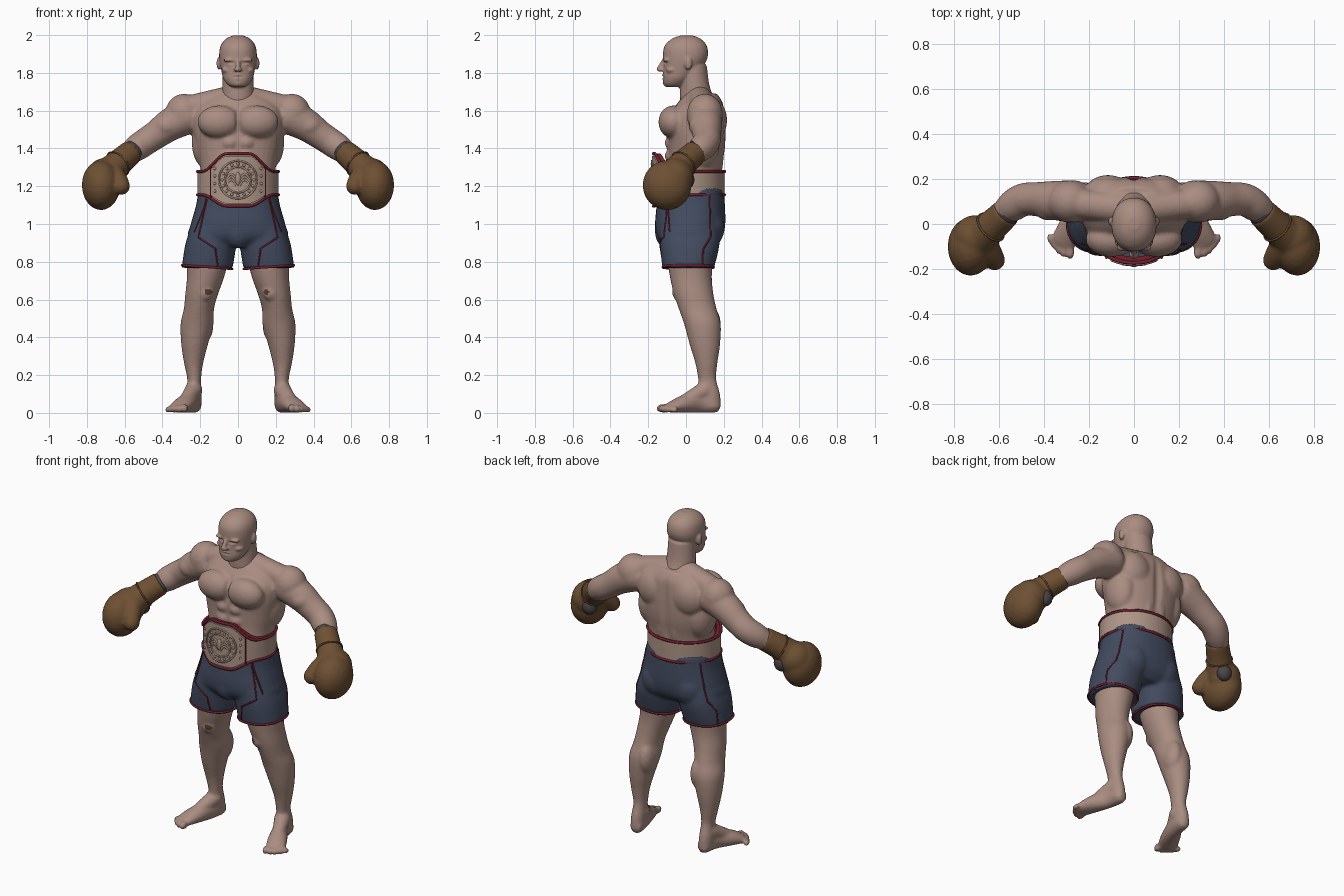
import bpy, bmesh, math
from mathutils import Vector, Matrix
from mathutils.bvhtree import BVHTree

if "Cube" in bpy.data.objects:
    bpy.data.objects.remove(bpy.data.objects["Cube"], do_unlink=True)


def material(name, colour):
    mat = bpy.data.materials.new(name)
    mat.use_nodes = True
    mat.diffuse_color = (*colour, 1)
    mat.node_tree.nodes["Principled BSDF"].inputs["Base Color"].default_value = (*colour, 1)
    return mat


SKIN = material("skin", (.40, .265, .22))
SCAB = material("knee_scab", (.09, .045, .025))
LEATHER = material("glove_leather", (.155, .08, .033))
LINING = material("glove_lining", (.07, .06, .065))
CLOTH = material("navy_cloth", (.055, .07, .115))
RED = material("dark_red_trim", (.17, .014, .028))
BELT = material("belt_leather", (.42, .30, .24))


# ---- helpers ----
def smooth_path(points, steps=6):
    """Catmull-Rom interpolation of tuples of any length."""
    pts = [points[0]] + list(points) + [points[-1]]
    out = []
    for a, b, c, d in zip(pts, pts[1:], pts[2:], pts[3:]):
        for i in range(steps):
            t = i / steps
            out.append([.5 * (2*q + (r-p)*t + (2*p - 5*q + 4*r - s)*t*t + (3*q - p - 3*r + s)*t**3)
                        for p, q, r, s in zip(a, b, c, d)])
    return out + [list(points[-1])]


def loft(bm, sections, tilted=False, power=2.0, sides=32):
    """Closed skin over (x, y, z, rx, ry) sections; tilted rings follow the path."""
    secs = smooth_path(sections)
    rings = []
    for i, (x, y, z, rx, ry) in enumerate(secs):
        turn = Matrix.Identity(3)
        if tilted:
            ahead = Vector(secs[min(i + 1, len(secs) - 1)][:3]) - Vector(secs[max(i - 1, 0)][:3])
            turn = ahead.to_track_quat('Z', 'Y').to_matrix()
        ring = []
        for k in range(sides):
            a = math.tau * k / sides
            c, s = math.cos(a), math.sin(a)
            p = Vector((math.copysign(abs(c) ** (2/power), c) * rx,
                        math.copysign(abs(s) ** (2/power), s) * ry, 0))
            ring.append(bm.verts.new(Vector((x, y, z)) + turn @ p))
        rings.append(ring)
    for r, q in zip(rings, rings[1:]):
        for k in range(sides):
            n = (k + 1) % sides
            bm.faces.new((r[k], r[n], q[n], q[k]))
    bm.faces.new(rings[0][::-1])
    bm.faces.new(rings[-1])


def ball(bm, centre, radii, detail=3):
    m = Matrix.Translation(centre) @ Matrix.Diagonal((*radii, 1))
    bmesh.ops.create_icosphere(bm, subdivisions=detail, radius=1, matrix=m)


def limb(bm, *points):
    """Round tube through (x, y, z, r) points with balls on its ends."""
    loft(bm, [(*p, p[3]) for p in points], tilted=True)
    for x, y, z, r in (points[0], points[-1]):
        ball(bm, (x, y, z), (r, r, r))


def mirror(bm):
    copy = bmesh.ops.duplicate(bm, geom=bm.verts[:] + bm.edges[:] + bm.faces[:])["geom"]
    for v in copy:
        if isinstance(v, bmesh.types.BMVert):
            v.co.x *= -1
    bmesh.ops.reverse_faces(bm, faces=[f for f in copy if isinstance(f, bmesh.types.BMFace)])


def finish(name, bm, *mats, voxel=0, relax=3):
    """Turn a bmesh into a smooth object, fusing its parts when a voxel size is given."""
    bmesh.ops.recalc_face_normals(bm, faces=bm.faces)
    mesh = bpy.data.meshes.new(name)
    bm.to_mesh(mesh)
    bm.free()
    ob = bpy.data.objects.new(name, mesh)
    bpy.context.collection.objects.link(ob)
    if voxel:
        fuse = ob.modifiers.new("fuse", 'REMESH')
        fuse.mode, fuse.voxel_size = 'VOXEL', voxel
        soft = ob.modifiers.new("soften", 'SMOOTH')
        soft.factor, soft.iterations = .5, relax
        bpy.context.view_layer.update()
        fused = bpy.data.meshes.new_from_object(ob.evaluated_get(bpy.context.evaluated_depsgraph_get()))
        ob.modifiers.clear()
        ob.data = fused
    for m in mats:
        ob.data.materials.append(m)
    ob.data.polygons.foreach_set("use_smooth", [True] * len(ob.data.polygons))
    return ob


def cord(name, paths, mat, radius, closed=False):
    """Thin round piping along each path."""
    bm = bmesh.new()
    for path in paths:
        path = [Vector(p) for p in path]
        rows = []
        for i, p in enumerate(path):
            nxt = path[(i + 1) % len(path)] if closed else path[min(i + 1, len(path) - 1)]
            prv = path[i - 1] if closed or i else p
            turn = (nxt - prv).to_track_quat('Z', 'Y')
            rows.append([bm.verts.new(p + turn @ Vector((math.cos(a), math.sin(a), 0)) * radius)
                         for a in (math.tau * k / 6 for k in range(6))])
        for r, q in zip(rows, rows[1:] + rows[:1] if closed else rows[1:]):
            for k in range(6):
                bm.faces.new((r[k], r[(k+1) % 6], q[(k+1) % 6], q[k]))
    return finish(name, bm, mat)


# ---- body: left half, mirrored, then the torso ----
bm = bmesh.new()
limb(bm, (.27, .1, 1.57, .095), (.36, .105, 1.525, .086), (.43, .11, 1.475, .076),
     (.49, .108, 1.435, .073), (.54, .08, 1.40, .07), (.59, .04, 1.36, .054), (.64, 0, 1.31, .05))
limb(bm, (.05, .07, 1.66, .07), (.24, .09, 1.62, .065))                 # trapezius
loft(bm, [(.155, .02, .88, .12, .13), (.17, .025, .73, .10, .112), (.192, .04, .63, .087, .105),
          (.207, .062, .55, .08, .1), (.217, .087, .47, .087, .097), (.23, .1, .36, .07, .08),
          (.235, .108, .26, .05, .058), (.232, .112, .18, .037, .048), (.233, .125, .1, .04, .055),
          (.233, .14, .03, .038, .045)])                                # leg
loft(bm, [(.227, .175, .045, .028, .034), (.23, .15, .046, .038, .046), (.245, .07, .056, .042, .056),
          (.285, -.02, .045, .055, .045), (.318, -.09, .026, .056, .025)], tilted=True)
limb(bm, (.235, .1, .12, .047), (.28, -.01, .062, .034))                # instep
for i, (x, y) in enumerate([(.283, -.125), (.312, -.12), (.336, -.105), (.357, -.085), (.374, -.062)]):
    r = .024 - .002 * i
    ball(bm, (x, y, r), (r * .75, r * 1.4, r))                          # toes
for centre, radii in [
        ((.285, .1, 1.585), (.1, .095, .105)),      # deltoid
        ((.1, -.068, 1.54), (.115, .078, .088)),    # chest muscle
        ((.115, .13, 1.55), (.11, .088, .12)),      # shoulder blade
        ((.165, .08, 1.43), (.08, .1, .14)),        # side of the back
        ((.045, .13, 1.36), (.045, .07, .16)),      # lower back
        ((.042, -.085, 1.43), (.04, .027, .035)),   # belly muscles
        ((.042, -.085, 1.36), (.04, .027, .035)),
        ((.375, .07, 1.52), (.07, .055, .055)),     # biceps
        ((.172, -.045, .64), (.042, .028, .045)),   # kneecap
        ((.18, .115, .47), (.05, .07, .1))]:        # calf
    ball(bm, centre, radii)
mirror(bm)
loft(bm, [(0, .02, 1.05, .19, .15), (0, .03, 1.2, .19, .155), (0, .045, 1.3, .2, .145),
          (0, .055, 1.4, .222, .152), (0, .055, 1.5, .238, .155), (0, .06, 1.58, .235, .145),
          (0, .075, 1.64, .2, .12), (0, .08, 1.69, .12, .085)], power=2.3)
body = finish("body", bm, SKIN, SCAB, voxel=.01)

# ---- head and neck, on a finer grid ----
bm = bmesh.new()
for centre, radii in [
        ((.045, -.104, 1.868), (.034, .018, .01)),   # brow
        ((.038, -.104, 1.846), (.015, .012, .007)),  # eyelid
        ((.06, -.075, 1.815), (.026, .03, .016)),    # cheekbone
        ((.012, -.135, 1.817), (.011, .014, .01)),   # nostril
        ((.1, .012, 1.85), (.014, .021, .034))]:     # ear
    ball(bm, centre, radii)
mirror(bm)
loft(bm, [(0, .07, 1.62, .11, .1), (0, .055, 1.68, .088, .088), (0, .045, 1.74, .083, .078),
          (0, .035, 1.84, .08, .075)])
loft(bm, [(0, -.065, 1.725, .035, .04), (0, -.06, 1.74, .058, .058), (0, -.045, 1.77, .078, .078),
          (0, -.025, 1.81, .088, .096), (0, -.01, 1.85, .096, .111), (0, -.003, 1.89, .1, .119),
          (0, -.002, 1.93, .096, .116), (0, 0, 1.96, .083, .1), (0, .002, 1.985, .057, .068),
          (0, .004, 1.999, .022, .027)], power=2.15)
limb(bm, (0, -.115, 1.868, .011), (0, -.132, 1.84, .012), (0, -.142, 1.82, .014))
ball(bm, (0, -.112, 1.787), (.03, .015, .007))                          # lips
ball(bm, (0, -.11, 1.77), (.026, .016, .007))
ball(bm, (0, -.098, 1.746), (.034, .024, .02))                          # chin
head = finish("head", bm, SKIN, voxel=.006)

# hollows: eye corners, mouth line, breastbone, spine
HOLLOWS = [((.036, -.115, 1.853), (.026, .04, .009), .008), ((-.036, -.115, 1.853), (.026, .04, .009), .008),
           ((0, -.12, 1.779), (.035, .04, .007), .006), ((0, -.1, 1.55), (.02, .07, .1), .012),
           ((0, .2, 1.47), (.03, .08, .2), -.012)]
for v in body.data.vertices[:] + head.data.vertices[:]:
    for centre, size, push in HOLLOWS:
        d = sum(((a - b) / s) ** 2 for a, b, s in zip(v.co, centre, size))
        if d < 1:
            v.co.y += push * (1 - d)
    v.co.z = max(v.co.z, 0)
for f in body.data.polygons:
    x, y, z = f.center
    if y < 0 and (math.hypot(x + .155, z - .64) < .019 or math.hypot(x - .15, z - .64) < .013):
        f.material_index = 1

# ---- shorts ----
bm = bmesh.new()
loft(bm, [(.12, .02, 1.03, .11, .15), (.143, .02, .9, .134, .158), (.163, .012, .768, .135, .137)], power=2.3)
ball(bm, (.105, .09, .98), (.11, .115, .12))
mirror(bm)
loft(bm, [(0, .022, 1.19, .208, .178), (0, .025, 1.1, .222, .181), (0, .022, 1, .25, .186),
          (0, .02, .93, .258, .172), (0, .02, .88, .13, .13)], power=2.3)
ball(bm, (0, -.1, .96), (.075, .065, .09))
shorts = finish("shorts", bm, CLOTH, voxel=.011)

tree = BVHTree.FromPolygons([v.co for v in shorts.data.vertices], [p.vertices for p in shorts.data.polygons])


def project(points, to_origin, direction):
    """Lay a line of 2D points on the shorts along a direction."""
    path = []
    for a, b in zip(points, points[1:]):
        for i in range(12):
            u, w = (p + (q - p) * i / 12 for p, q in zip(a, b))
            hit = tree.ray_cast(to_origin(u, w), Vector(direction))[0]
            if hit:
                path.append(hit)
    return path


# piping down the front and sides, and round the hems
seams, hems = [], []
for s in (1, -1):
    seams.append(project([(.165, 1.13), (.21, .93), (.12, .87), (.105, .77)],
                         lambda u, w: Vector((s * u, -1, w)), (0, 1, 0)))
    for line in ([(.125, 1.15), (.13, .93), (.09, .865), (.088, .77)], [(-.1, 1.15), (-.085, .94)]):
        seams.append(project(line, lambda u, w: Vector((s, u, w)), (-s, 0, 0)))
    hem = []
    for k in range(48):
        a = math.tau * k / 48
        c, n = math.cos(a), math.sin(a)
        hem.append((s * (.163 + .133 * math.copysign(abs(c) ** .87, c)),
                    .012 + .135 * math.copysign(abs(n) ** .87, n), .772 + .01 * c))
    hems.append(hem)
cord("shorts_piping", seams, RED, .0045)
cord("shorts_hems", hems, RED, .007, closed=True)


# ---- belt ----
def belt_point(a, out=0, level=0, inset=0):
    """Angle a from the front; level runs 0 (bottom edge) to 1 (top edge)."""
    x, y = (.215 + out) * math.sin(a), .016 - (.189 + out) * math.cos(a)
    t = min(1, max(0, (.19 - abs(x)) / .13)) if y < 0 else 0
    t = t * t * (3 - 2 * t)
    low, high = 1.155 - .06 * t + inset, 1.278 + .095 * t - inset
    return Vector((x, y, low + (high - low) * level))


def band(name, start, end, inner, outer, inset, mats, count=72):
    bm = bmesh.new()
    rows = [[bm.verts.new(belt_point(start + (end - start) * i / count, o, l, inset))
             for o, l in ((outer, 0), (outer, 1), (inner, 1), (inner, 0))] for i in range(count + 1)]
    for r, q in zip(rows, rows[1:]):
        for k in range(4):
            f = bm.faces.new((r[k], r[(k+1) % 4], q[(k+1) % 4], q[k]))
            f.material_index = 0 if k == 0 else len(mats) - 1
    bm.faces.new(rows[0])
    bm.faces.new(rows[-1][::-1])
    ob = finish(name, bm, *mats)
    bpy.context.view_layer.objects.active = ob
    ob.select_set(True)
    bpy.ops.object.shade_smooth_by_angle(angle=math.radians(40))
    ob.select_set(False)


band("belt_strap", -math.pi, math.pi, -.028, 0, 0, (BELT, RED))
band("belt_plate", -.7, .7, -.01, .008, .014, (BELT,))
turns = [math.tau * k / 72 for k in range(72)]
cord("belt_edging", [[belt_point(a, 0, l) for a in turns] for l in (0, 1)], RED, .008, closed=True)
cord("plate_edging", [[belt_point(s * .72, .003, l / 8) for l in range(9)] for s in (1, -1)], RED, .005)


def on_plate(x, z):
    a = math.asin(x / .223)
    return (x, belt_point(a, .009).y, 1.234 + z)


def circle(r, n=48):
    return [on_plate(r * math.cos(math.tau * k / n), r * math.sin(math.tau * k / n)) for k in range(n)]


cord("medallion_rings", [circle(.1), circle(.068)], BELT, .005, closed=True)
wings = [[on_plate(s * (.008 + .045 * t), .03 * math.sin(2.6 * t) + h) for t in (i / 8 for i in range(9))]
         for s in (1, -1) for h in (-.03, -.015, 0)]
cord("medallion_wings", wings, BELT, .006)
bm = bmesh.new()
for p in circle(.084, 16) + [on_plate(s * .122, h) for s in (1, -1) for h in (-.06, -.02, .02, .06)]:
    ball(bm, p, (.008, .005, .008), detail=2)
ball(bm, on_plate(0, .005), (.014, .01, .035))
finish("belt_studs", bm, BELT)

# ---- boxing gloves ----
for side, s in (("left", 1), ("right", -1)):
    flip = Matrix.Diagonal((s, 1, 1, 1))
    bm = bmesh.new()
    loft(bm, [(.565, .052, 1.38, .066, .066), (.64, -.018, 1.315, .073, .073),
              (.69, -.06, 1.26, .09, .09)], tilted=True)
    ball(bm, (.705, -.06, 1.25), (.098, .1, .1))
    ball(bm, (.725, -.1, 1.205), (.102, .13, .132))
    limb(bm, (.66, -.08, 1.28, .05), (.635, -.13, 1.235, .05), (.618, -.16, 1.2, .046))
    bm.transform(flip)
    finish(side + "_glove", bm, LEATHER, voxel=.01, relax=2)
    bm = bmesh.new()
    loft(bm, [(.555, .061, 1.389, .06, .06), (.60, .02, 1.35, .06, .06)], tilted=True)
    ball(bm, (.657, .005, 1.235), (.045, .04, .05))                     # laced palm
    bm.transform(flip)
    finish(side + "_glove_lining", bm, LINING)
    axis = Vector((.075, -.07, -.065)).to_track_quat('Z', 'Y')
    ring = [Vector((.636, -.014, 1.319)) + axis @ Vector((math.cos(a), math.sin(a), 0)) * .073 for a in turns]
    cord(side + "_cuff_seam", [[flip @ p for p in ring]], LEATHER, .005, closed=True)
